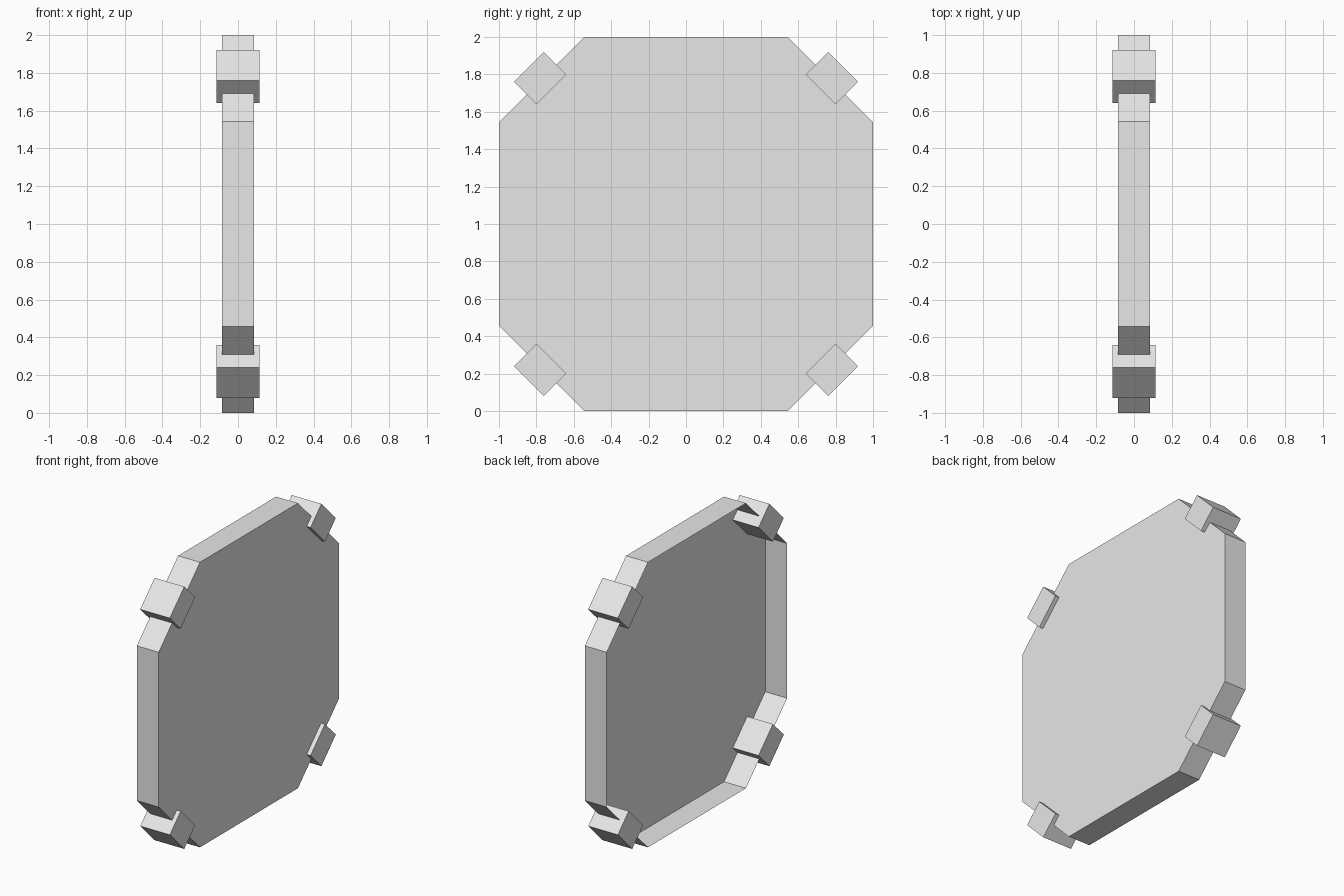
import bpy
import bmesh
from math import radians
from mathutils import Matrix, Vector

cube = bpy.data.objects.get("Cube")
if cube:
    bpy.data.objects.remove(cube, do_unlink=True)

HALF_DEPTH = 0.085   # half depth of the tray along x
FLAT = 0.543         # half length of each straight side

grey = bpy.data.materials.new("light grey")
grey.use_nodes = True
grey.diffuse_color = (0.8, 0.8, 0.8, 1)
grey.node_tree.nodes["Principled BSDF"].inputs["Base Color"].default_value = grey.diffuse_color


def add_object(name, bm):
    mesh = bpy.data.meshes.new(name)
    bm.to_mesh(mesh)
    bm.free()
    mesh.materials.append(grey)
    obj = bpy.data.objects.new(name, mesh)
    bpy.context.collection.objects.link(obj)
    return obj


# Thin octagonal tray: closed on the +x side, open on the -x side
outline = [(FLAT, -1), (1, -FLAT), (1, FLAT), (FLAT, 1),
           (-FLAT, 1), (-1, FLAT), (-1, -FLAT), (-FLAT, -1)]
bm = bmesh.new()
closed = [bm.verts.new((HALF_DEPTH, y, z + 1)) for y, z in outline]
rim = [bm.verts.new((-HALF_DEPTH, y, z + 1)) for y, z in outline]
bm.faces.new(closed)
for i in range(len(outline)):
    j = (i + 1) % len(outline)
    bm.faces.new((closed[j], closed[i], rim[i], rim[j]))
add_object("octagonal_tray", bm)

# Corner clips straddling the middle of each bevelled side
for side, y in (("front", -1), ("back", 1)):
    for level, z in (("lower", -1), ("upper", 1)):
        bm = bmesh.new()
        place = (Matrix.Translation(Vector((0, 0.78 * y, 1 + 0.78 * z)))
                 @ Matrix.Rotation(radians(45 * y * z), 4, "X")
                 @ Matrix.Diagonal((0.23, 0.17, 0.226, 1)))
        bmesh.ops.create_cube(bm, size=1, matrix=place)
        add_object(f"{level}_{side}_clip", bm)
